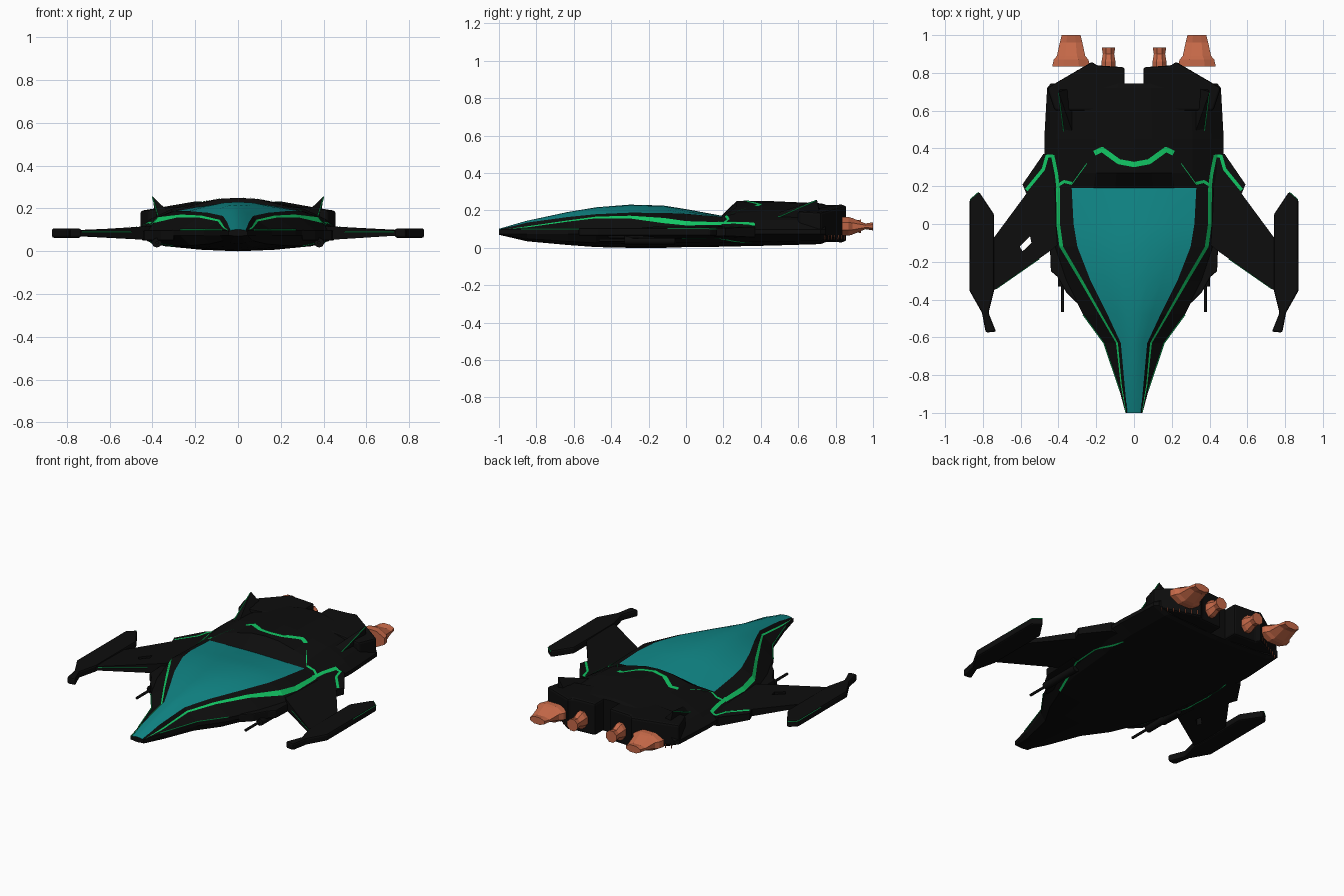
import bpy, bmesh, math
from mathutils import Vector
from mathutils.bvhtree import BVHTree

if "Cube" in bpy.data.objects:
    bpy.data.objects.remove(bpy.data.objects["Cube"])


def material(name, rgb):
    mat = bpy.data.materials.new(name)
    mat.use_nodes = True
    mat.diffuse_color = (*rgb, 1)
    mat.node_tree.nodes["Principled BSDF"].inputs["Base Color"].default_value = (*rgb, 1)
    return mat


black = material("hull black", (0.004, 0.004, 0.004))
teal = material("canopy teal", (0.005, 0.235, 0.235))
green = material("trim green", (0.006, 0.58, 0.13))
copper = material("nozzle copper", (0.56, 0.14, 0.065))

SIDES = (("left", 1), ("right", -1))


def finish(name, bm, *mats):
    bmesh.ops.recalc_face_normals(bm, faces=bm.faces)
    mesh = bpy.data.meshes.new(name)
    bm.to_mesh(mesh)
    bm.free()
    obj = bpy.data.objects.new(name, mesh)
    bpy.context.collection.objects.link(obj)
    for mat in mats:
        mesh.materials.append(mat)
    return obj


def loft(bm, rings):
    """Skin closed rings of points and cap both ends."""
    loops = [[bm.verts.new(p) for p in ring] for ring in rings]
    skin = {}
    n = len(loops[0])
    for j in range(len(loops) - 1):
        for i in range(n):
            k = (i + 1) % n
            skin[j, i] = bm.faces.new((loops[j][i], loops[j][k], loops[j + 1][k], loops[j + 1][i]))
    bm.faces.new(loops[0])
    bm.faces.new(loops[-1])
    return skin


def plate(name, outline, side, middle, thick, mat=black, bevel=0.0):
    """Flat outline thickened about a middle height; thick is a function of x."""
    bm = bmesh.new()
    loft(bm, [[(x * side, y, middle + s * thick(x)) for x, y in outline] for s in (-1, 1)])
    obj = finish(name, bm, mat)
    if bevel:
        mod = obj.modifiers.new("bevel", "BEVEL")
        mod.width = bevel
        mod.segments = 2
    return obj


def tube(name, points, radius, mat):
    curve = bpy.data.curves.new(name, "CURVE")
    curve.dimensions = "3D"
    curve.bevel_depth = radius
    curve.bevel_resolution = 2
    curve.use_fill_caps = True
    spline = curve.splines.new("POLY")
    spline.points.add(len(points) - 1)
    for p, co in zip(spline.points, points):
        p.co = (*co, 1)
    curve.materials.append(mat)
    obj = bpy.data.objects.new(name, curve)
    bpy.context.collection.objects.link(obj)
    return obj


# Hull stations: y, edge x, stripe x, stripe z, canopy x, canopy z, crown z, keel z, stripe width
STATIONS = [
    (-1.0, .045, .041, .092, .036, .097, .102, .07, .002),
    (-.85, .085, .065, .115, .05, .135, .145, .035, .006),
    (-.63, .16, .085, .147, .07, .165, .192, .015, .01),
    (-.48, .27, .17, .167, .14, .18, .217, .004, .013),
    (-.3, .36, .27, .172, .23, .188, .231, 0, .018),
    (-.12, .42, .375, .16, .3, .187, .226, 0, .02),
    (0, .43, .392, .143, .32, .182, .207, .004, .02),
    (.19, .45, .392, .137, .33, .165, .172, .006, .02),
    (.27, .47, .4, .137, .31, .185, .25, .008, .02),
    (.45, .475, .41, .15, .31, .198, .25, .012, .02),
    (.72, .46, .4, .15, .3, .19, .238, .02, .02),
    (.745, .44, .38, .14, .28, .185, .232, .03, .02),
]
EDGE = 0.085


def hull_ring(y, w, sx, sz, cx, cz, top, keel, stripe):
    f = min(0.5, stripe / (w - sx))
    half = [(cx * .3, cz + (top - cz) * .9), (cx * .65, cz + (top - cz) * .5), (cx, cz), (sx, sz),
            (sx + (w - sx) * f, sz + (EDGE + .012 - sz) * f), (w, EDGE + .012), (w, EDGE - .012),
            (w * .82, keel + (EDGE - keel) * .28), (w * .4, keel + (EDGE - keel) * .08)]
    right = [(-x, z) for x, z in reversed(half)]
    return [(x, y, z) for x, z in [(0, top)] + half + [(0, keel)] + right]


# Hull, with canopy and shoulder stripe coloured by strip
bm = bmesh.new()
skin = loft(bm, [hull_ring(*s) for s in STATIONS])
count = 20
for (j, i), face in skin.items():
    strip = min(i, count - 1 - i)
    if STATIONS[j][0] < 0.1:
        if strip < 3:
            face.material_index = 1
            face.smooth = True
        elif strip == 4:
            face.material_index = 2
hull = finish("hull", bm, black, teal, green)

# Wings, tip pods and shoulder plates
WING = [(.38, -.09), (.44, -.14), (.74, -.35), (.8, -.34), (.8, 0), (.74, -.07),
        (.57, .16), (.59, .21), (.48, .37), (.38, .37)]
POD = [(.74, -.35), (.77, -.47), (.73, -.57), (.785, -.575), (.805, -.47), (.87, -.355),
       (.87, .13), (.82, .17), (.74, .05)]
SHOULDER = [(.3, -.42), (.36, -.36), (.405, -.28), (.44, -.25), (.45, 0), (.3, 0)]
REAR = [(.05, .6), (.05, .83), (.2, .84), (.22, .86), (.46, .72), (.42, .6)]
wings = []
for label, side in SIDES:
    wings.append(plate(label + "_wing", WING, side, EDGE,
                       lambda x: .034 - .022 * min(1, max(0, (x - .4) / .3))))
    wings.append(plate(label + "_wing_tip_pod", POD, side, EDGE, lambda x: .022, bevel=.01))
    plate(label + "_shoulder_plate", SHOULDER, side, .075, lambda x: .025, bevel=.006)
    plate(label + "_rear_block", REAR, side, .13, lambda x: .1 - .16 * max(0, x - .2), bevel=.012)

# Opening in one wing
hole = plate("wing_opening_cutter", [(.605, -.12), (.55, -.065), (.543, -.1), (.59, -.145)],
             -1, EDGE, lambda x: .1)
hole.hide_render = True
hole.display_type = "WIRE"
cut = wings[2].modifiers.new("opening", "BOOLEAN")
cut.operation = "DIFFERENCE"
cut.object = hole

# Surface lookup used to lay trim on the skin
bm = bmesh.new()
for part in [hull] + wings:
    bm.from_mesh(part.data)
surface = BVHTree.FromBMesh(bm)
bm.free()


def ribbon(name, path, width, side=1, under=False):
    """Thin green strip draped over the skin along a plan path."""
    up = -1 if under else 1
    pts = [Vector((x * side, y)) for x, y in path]
    fine = [a.lerp(b, t / 6) for a, b in zip(pts, pts[1:]) for t in range(6)] + [pts[-1]]
    strip = bmesh.new()
    last = None
    for n, p in enumerate(fine):
        d = (fine[min(n + 1, len(fine) - 1)] - fine[max(n - 1, 0)]).normalized()
        offset = Vector((-d.y, d.x)) * width / 2
        row = []
        for q in (p - offset, p + offset):
            hit = surface.ray_cast(Vector((q.x, q.y, up)), Vector((0, 0, -up)))[0]
            row.append(strip.verts.new((q.x, q.y, (hit.z if hit else EDGE) + up * .004)))
        if last:
            strip.faces.new((last[0], last[1], row[1], row[0]))
        last = row
    return finish(name, strip, green)


# Trim across the rear deck
ribbon("deck_trim", [(-.21, .375), (-.17, .395), (-.08, .33), (0, .315), (.08, .33), (.17, .395), (.21, .375)], .028)


def nozzle(name, x, z, sections):
    bm = bmesh.new()
    angles = [math.radians(22.5 + 45 * k) for k in range(8)]
    loft(bm, [[(x + w * 1.08 * math.cos(a), y, z + h * 1.08 * math.sin(a)) for a in angles]
              for y, w, h in sections])
    return finish(name, bm, copper)


for label, side in SIDES:
    # Green trim
    ribbon(label + "_shoulder_trim", [(.4, .17), (.41, .26), (.43, .36), (.46, .36), (.48, .29), (.57, .18)], .018, side)
    ribbon(label + "_canopy_corner_trim", [(.41, .2), (.37, .225), (.33, .215)], .016, side)
    ribbon(label + "_deck_line", [(.33, .21), (.25, .32)], .004, side)
    ribbon(label + "_belly_trim", [(.3, -.3), (.41, -.02), (.42, .15), (.38, .36)], .01, side, True)
    tube(label + "_nose_line", [(.075 * side, -.88, .1), (.16 * side, -.63, .1), (.27 * side, -.48, .1)], .003, green)
    tube(label + "_wing_edge_line", [(.5 * side, -.184, .09), (.73 * side, -.344, .09)], .002, green)
    tube(label + "_pod_line", [(.822 * side, .168, .1), (.866 * side, .13, .1), (.866 * side, -.1, .1)], .003, green)

    # Swept fin with a lit leading edge
    bm = bmesh.new()
    tip = bm.verts.new((.4 * side, .7, .257))
    base = [bm.verts.new((x * side, y, z)) for x, y, z in
            ((.32, .47, .18), (.37, .47, .15), (.385, .72, .15), (.33, .72, .18))]
    bm.faces.new(base)
    for k in range(4):
        bm.faces.new((base[k], base[(k + 1) % 4], tip))
    finish(label + "_fin", bm, black)
    tube(label + "_fin_edge", [(.372 * side, .48, .158), (.4 * side, .695, .253)], .003, green)

    # Gun under the shoulder
    tube(label + "_gun_housing", [(.38 * side, -.33, .04), (.38 * side, -.06, .04)], .023, black)
    tube(label + "_gun_barrel", [(.378 * side, -.465, .04), (.378 * side, -.3, .04)], .008, black)

    # Engine nozzles
    nozzle(label + "_outer_nozzle", .333 * side, .115,
           [(.835, .1, .05), (.87, .092, .05), (.89, .075, .044), (.96, .06, .015), (1, .05, .022)])
    nozzle(label + "_inner_nozzle", .135 * side, .115,
           [(.82, .037, .05), (.86, .037, .05), (.9, .03, .03), (.935, .036, .036)])

    # Row of small vents along the rear edge
    for k in range(7):
        x, y = .24 + .03 * k, .848 - .0175 * k
        tube(f"{label}_rear_vent_{k + 1}", [(x * side, y, .045), (x * side, y, .07)], .002, copper)
